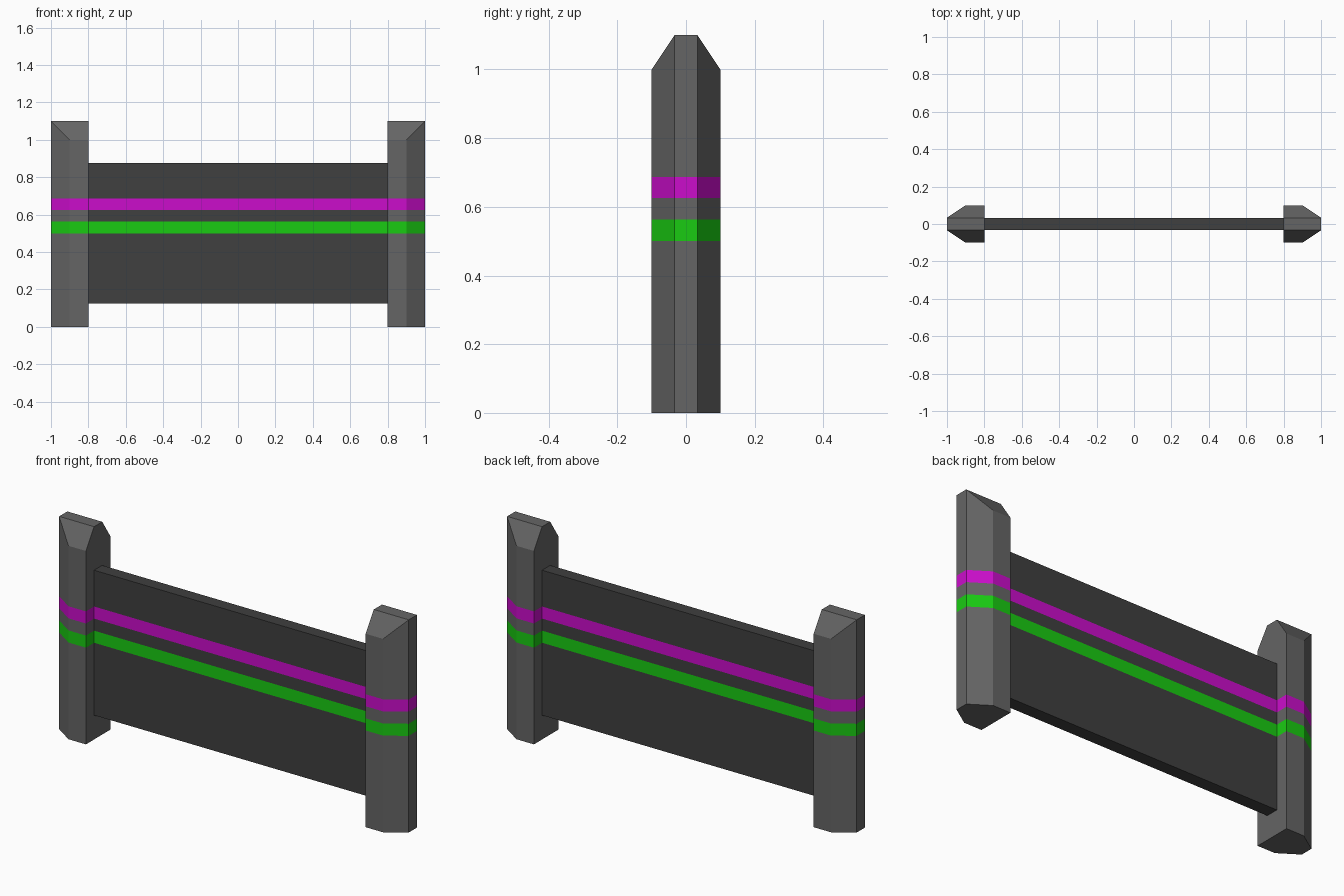
import bpy, bmesh

if "Cube" in bpy.data.objects:
    bpy.data.objects.remove(bpy.data.objects["Cube"])

T = 0.0333                                  # half thickness of panel and post edge
GREEN, MAGENTA = (0.5, 0.5625), (0.625, 0.6875)


def material(name, rgb):
    m = bpy.data.materials.new(name)
    m.diffuse_color = (*rgb, 1)
    m.use_nodes = True
    m.node_tree.nodes["Principled BSDF"].inputs["Base Color"].default_value = m.diffuse_color
    return m


post_grey = material("post_grey", (0.13, 0.13, 0.13))
panel_grey = material("panel_grey", (0.05, 0.05, 0.05))
green = material("green_stripe", (0.01, 0.6, 0.006))
magenta = material("magenta_stripe", (0.6, 0.004, 0.6))


def striped_prism(name, outline, z0, z1, body, shoulder=None):
    """Extrude an outline, cut flush stripe bands, optionally bevel the top to a ridge."""
    bm = bmesh.new()
    base = bm.faces.new([bm.verts.new((x, y, z0)) for x, y in outline])
    ext = bmesh.ops.extrude_face_region(bm, geom=[base], use_keep_orig=True)
    top = [g for g in ext["geom"] if isinstance(g, bmesh.types.BMVert)]
    bmesh.ops.translate(bm, verts=top, vec=(0, 0, z1 - z0))

    # Horizontal cuts at the stripe edges and the shoulder
    for z in [*GREEN, *MAGENTA] + ([shoulder] if shoulder else []):
        bmesh.ops.bisect_plane(bm, geom=bm.verts[:] + bm.edges[:] + bm.faces[:],
                               plane_co=(0, 0, z), plane_no=(0, 0, 1))

    # Pull the top corners in to a flat ridge
    if shoulder:
        for v in bm.verts:
            if v.co.z > z1 - 1e-4 and abs(v.co.y) > T + 1e-3:
                v.co.y = T if v.co.y > 0 else -T
                if abs(v.co.x) > 0.85:
                    v.co.x = 1 if v.co.x > 0 else -1
        bmesh.ops.remove_doubles(bm, verts=bm.verts, dist=1e-4)

    # Colour the bands
    for f in bm.faces:
        z = f.calc_center_median().z
        if abs(f.normal.z) < 0.9:
            f.material_index = (1 if GREEN[0] < z < GREEN[1] else
                                2 if MAGENTA[0] < z < MAGENTA[1] else 0)
    bmesh.ops.recalc_face_normals(bm, faces=bm.faces)

    mesh = bpy.data.meshes.new(name)
    bm.to_mesh(mesh)
    bm.free()
    for m in (body, green, magenta):
        mesh.materials.append(m)
    bpy.context.collection.objects.link(bpy.data.objects.new(name, mesh))


# Panel between the posts
striped_prism("panel", [(-0.8, -T), (0.8, -T), (0.8, T), (-0.8, T)],
              0.125, 0.875, panel_grey)

# Mirrored end posts with chamfered outer corners
for side, s in (("left", -1), ("right", 1)):
    outline = [(0.8, -0.1), (0.9, -0.1), (1, -T), (1, T), (0.9, 0.1), (0.8, 0.1)]
    striped_prism(f"{side}_post", [(s * x, y) for x, y in outline],
                  0, 1.1, post_grey, shoulder=1.0)
